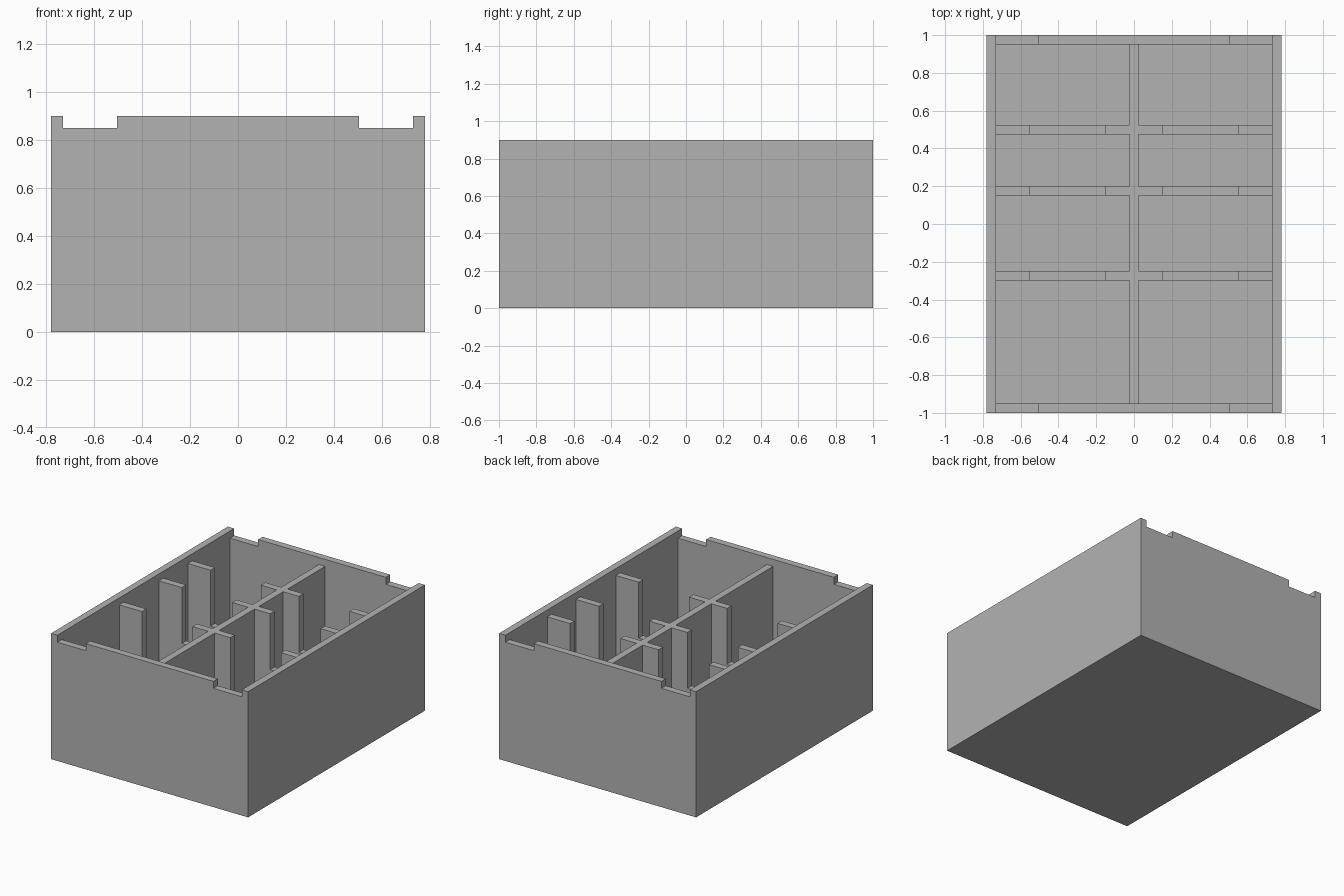
import bpy
import bmesh

W, D, H = 0.78, 1.0, 0.9     # half width, half depth, height
T = 0.05                     # wall thickness
RIM, LOW = 0.85, 0.45        # divider top, bottom of divider cut-outs
INNER_X, INNER_Y = W - T, D - T

cube = bpy.data.objects.get("Cube")
if cube:
    bpy.data.objects.remove(cube, do_unlink=True)

grey = bpy.data.materials.new("grey")
grey.use_nodes = True
colour = (0.45, 0.45, 0.45, 1)
grey.diffuse_color = colour
grey.node_tree.nodes["Principled BSDF"].inputs["Base Color"].default_value = colour


def panel(name, profile, y0, y1):
    """Extrude an (x, z) profile along y."""
    bm = bmesh.new()
    face = bm.faces.new([bm.verts.new((x, y0, z)) for x, z in profile])
    extruded = bmesh.ops.extrude_face_region(bm, geom=[face])["geom"]
    moved = [v for v in extruded if isinstance(v, bmesh.types.BMVert)]
    bmesh.ops.translate(bm, verts=moved, vec=(0, y1 - y0, 0))
    bmesh.ops.recalc_face_normals(bm, faces=bm.faces)
    mesh = bpy.data.meshes.new(name)
    bm.to_mesh(mesh)
    bm.free()
    mesh.materials.append(grey)
    obj = bpy.data.objects.new(name, mesh)
    bpy.context.collection.objects.link(obj)
    return obj


def box(name, x0, x1, y0, y1, z0, z1):
    return panel(name, [(x0, z0), (x1, z0), (x1, z1), (x0, z1)], y0, y1)


# Floor and full-height side walls
box("floor", -INNER_X, INNER_X, -INNER_Y, INNER_Y, 0, T)
for side, s in (("left", 1), ("right", -1)):
    x0, x1 = sorted((s * INNER_X, s * W))
    box(side + "_wall", x0, x1, -D, D, 0, H)

# End walls with a shallow notch beside each corner
notch = 0.505
half = [(INNER_X, 0), (INNER_X, RIM), (notch, RIM), (notch, H)]
end_profile = half + [(-x, z) for x, z in reversed(half)]
panel("front_wall", end_profile, -D, -INNER_Y)
panel("back_wall", end_profile, INNER_Y, D)

# Long centre divider
box("centre_divider", -T / 2, T / 2, -INNER_Y, INNER_Y, T, RIM)

# Cross dividers, each half with a deep finger cut-out
cut_in, cut_out = 0.15, 0.55
divider = [(T / 2, T), (INNER_X, T), (INNER_X, RIM), (cut_out, RIM),
           (cut_out, LOW), (cut_in, LOW), (cut_in, RIM), (T / 2, RIM)]
for place, y in (("front", -0.3), ("middle", 0.15), ("back", 0.475)):
    for side, s in (("left", 1), ("right", -1)):
        panel(f"{place}_{side}_divider", [(s * x, z) for x, z in divider], y, y + T)
